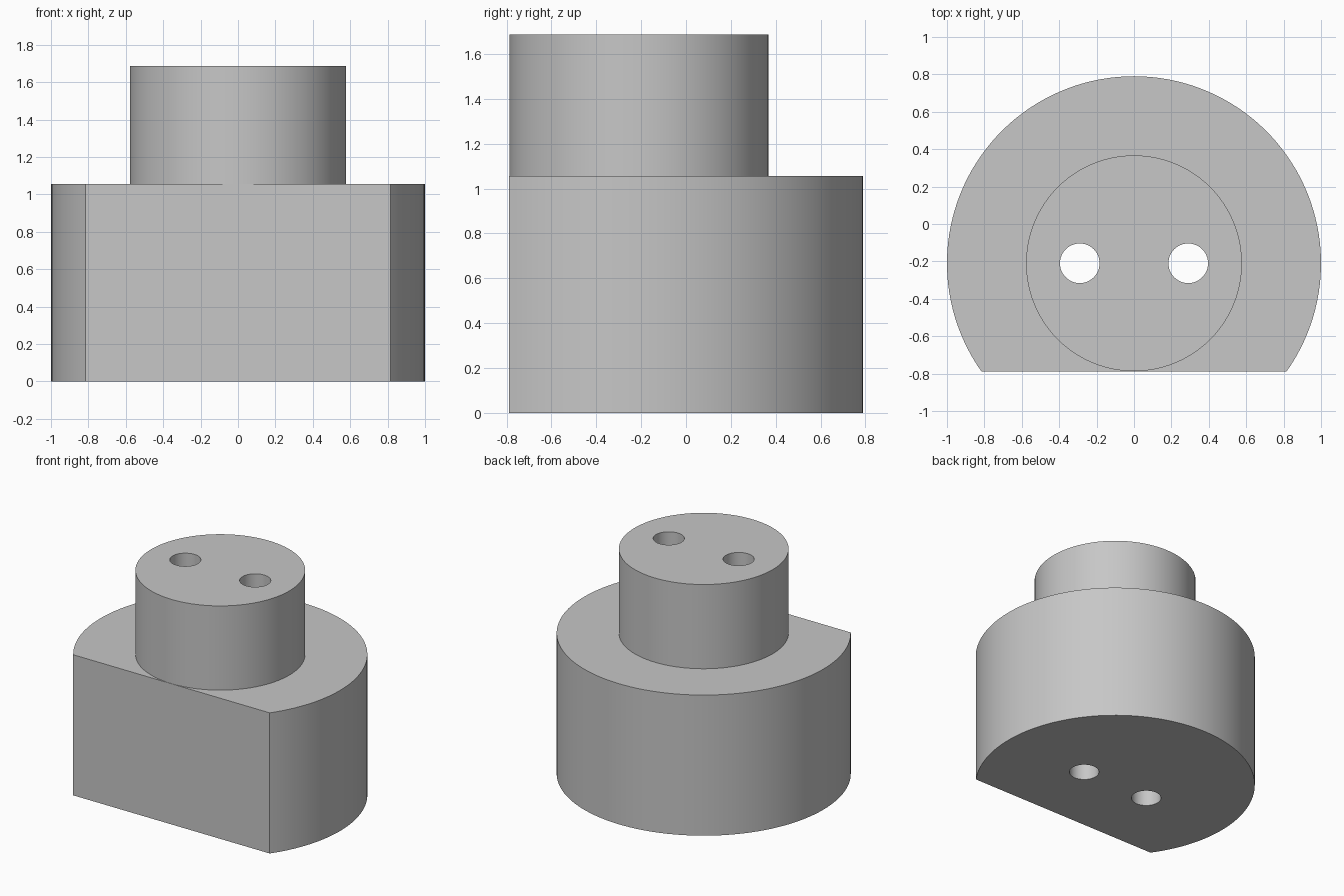
import bpy, bmesh
from math import cos, sin, pi, asin, radians

cube = bpy.data.objects.get("Cube")
if cube:
    bpy.data.objects.remove(cube, do_unlink=True)

AXIS_Y = -0.21                      # shared axis of base and boss
BASE_R, BOSS_R, HOLE_R = 1.0, 0.577, 0.106
BASE_TOP, BOSS_TOP = 1.055, 1.687
FLAT, HOLE_X = 0.579, 0.29          # flat distance and hole offset from the axis


def arc(radius, x=0, start=0, sweep=2 * pi, steps=96, closed=True):
    """Points along an arc; a full circle leaves out the repeated end point."""
    count = steps if closed else steps + 1
    angles = [start + sweep * i / steps for i in range(count)]
    return [(x + radius * cos(a), AXIS_Y + radius * sin(a)) for a in angles]


def ring(bm, outline, z):
    verts = [bm.verts.new((x, y, z)) for x, y in outline]
    for i, v in enumerate(verts):
        bm.edges.new((v, verts[i - 1]))
    return verts


def wall(bm, low, high):
    for i in range(len(low)):
        bm.faces.new((low[i - 1], low[i], high[i], high[i - 1]))


def cap(bm, *rings):
    edges = [bm.edges.get((v, r[i - 1])) for r in rings for i, v in enumerate(r)]
    bmesh.ops.triangle_fill(bm, edges=edges, use_beauty=True, use_dissolve=False)


# Outlines: base circle cut by a front flat, round boss, two through holes
cut = asin(FLAT / BASE_R)
base = arc(BASE_R, start=-cut, sweep=pi + 2 * cut, closed=False)
boss = arc(BOSS_R)
holes = [arc(HOLE_R, x=side * HOLE_X, steps=48) for side in (-1, 1)]

bm = bmesh.new()
base_low, base_high = ring(bm, base, 0), ring(bm, base, BASE_TOP)
boss_low, boss_high = ring(bm, boss, BASE_TOP), ring(bm, boss, BOSS_TOP)
holes_low = [ring(bm, h, 0) for h in holes]
holes_high = [ring(bm, h, BOSS_TOP) for h in holes]

# Side walls and hole walls
wall(bm, base_low, base_high)
wall(bm, boss_low, boss_high)
for low, high in zip(holes_low, holes_high):
    wall(bm, low, high)

# Underside, shoulder and top
cap(bm, base_low, *holes_low)
cap(bm, base_high, boss_low)
cap(bm, boss_high, *holes_high)
bmesh.ops.recalc_face_normals(bm, faces=bm.faces[:])

mesh = bpy.data.meshes.new("stepped_plug")
bm.to_mesh(mesh)
bm.free()
plug = bpy.data.objects.new("stepped_plug", mesh)
bpy.context.collection.objects.link(plug)

# Plain grey material
grey = bpy.data.materials.new("light_grey")
grey.use_nodes = True
colour = (0.57, 0.57, 0.57, 1)
grey.diffuse_color = colour
grey.node_tree.nodes["Principled BSDF"].inputs["Base Color"].default_value = colour
mesh.materials.append(grey)

bpy.context.view_layer.objects.active = plug
plug.select_set(True)
bpy.ops.object.shade_smooth_by_angle(angle=radians(30))
